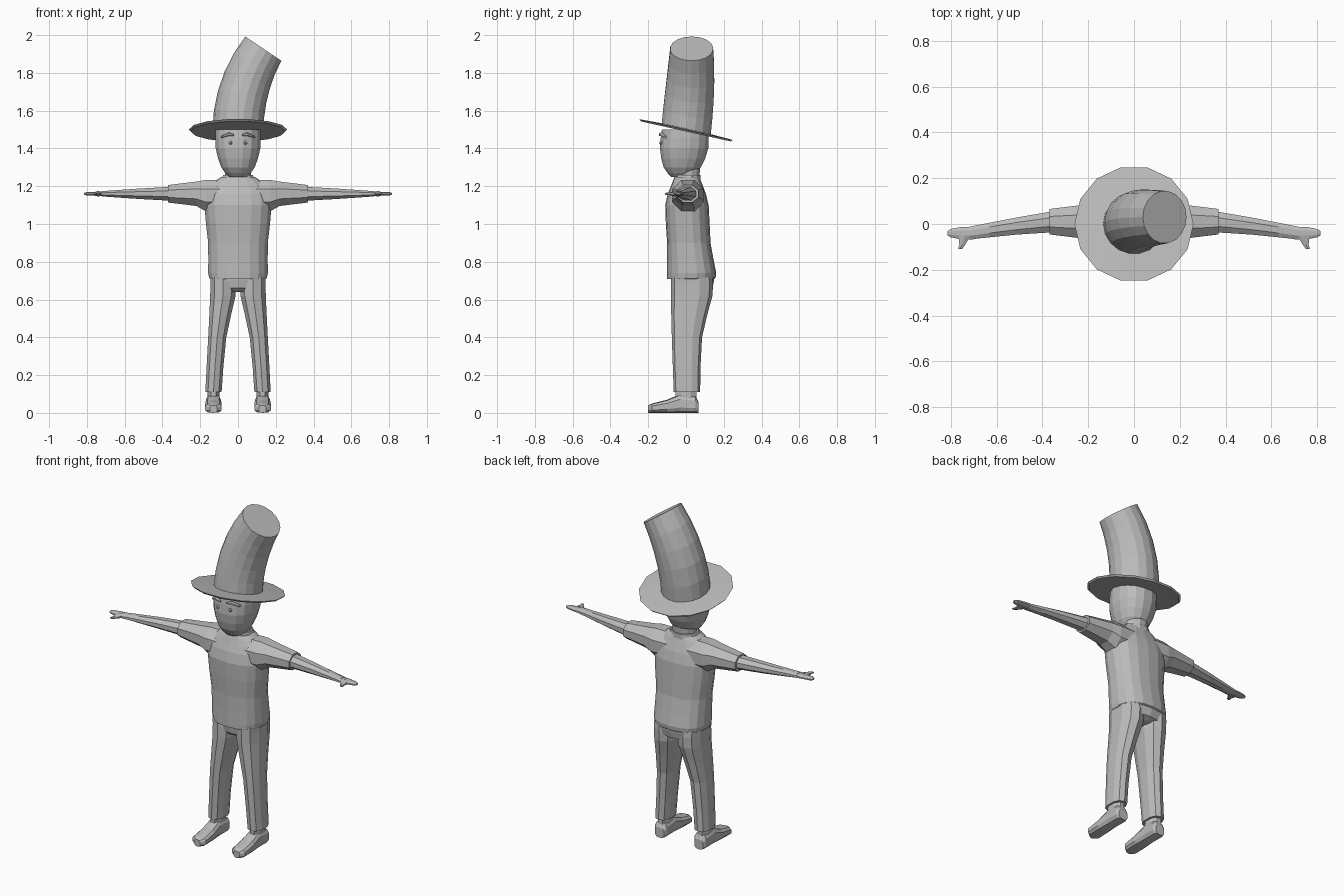
import bpy, bmesh, math
from mathutils import Vector, Matrix

cube = bpy.data.objects.get("Cube")
if cube:
    bpy.data.objects.remove(cube, do_unlink=True)

# The single colour
grey = bpy.data.materials.new("plain grey")
grey.use_nodes = True
grey.diffuse_color = (0.5, 0.5, 0.5, 1)
shader = grey.node_tree.nodes["Principled BSDF"]
shader.inputs["Base Color"].default_value = grey.diffuse_color

# Directions spanning a cross-section, by the axis it stands on
RIGHT, BACK, UP = Matrix.Identity(3)
PLANES = {"x": (BACK, UP), "y": (RIGHT, UP), "z": (RIGHT, BACK)}


def skin(name, rings):
    """Closed, flat-shaded surface through equal rings of points."""
    bm = bmesh.new()
    loops = [[bm.verts.new(point) for point in ring] for ring in rings]
    for lower, upper in zip(loops, loops[1:]):
        for i in range(len(lower)):
            bm.faces.new((lower[i - 1], lower[i], upper[i], upper[i - 1]))
    bm.faces.new(loops[0])
    bm.faces.new(loops[-1])
    bmesh.ops.recalc_face_normals(bm, faces=bm.faces)
    mesh = bpy.data.meshes.new(name)
    bm.to_mesh(mesh)
    bm.free()
    mesh.materials.append(grey)
    bpy.context.collection.objects.link(bpy.data.objects.new(name, mesh))


def soften(keys):
    """Add a smoothly interpolated section between each pair of sections."""
    padded = [keys[0], *keys, keys[-1]]
    result = []
    for before, start, end, after in zip(padded, padded[1:], padded[2:], padded[3:]):
        middle = [(9 * (s + e) - b - a) / 16 for b, s, e, a in zip(before, start, end, after)]
        result += [start, middle]
    return result + [keys[-1]]


def loft(name, axis, sections, sides=8, side=1, roundness=1.0):
    """Sections give a centre and two half sizes; side mirrors the part in x."""
    first, second = PLANES[axis]

    def rounded(value):
        return math.copysign(abs(value) ** roundness, value)

    rings = []
    for x, y, z, wide, deep in sections:
        ring = []
        for i in range(sides):
            angle = math.tau * (i + 0.5) / sides
            point = Vector((x, y, z))
            point += first * wide * rounded(math.cos(angle))
            point += second * deep * rounded(math.sin(angle))
            point.x *= side
            ring.append(point)
        rings.append(ring)
    skin(name, rings)


def body_part(name, outline, sides, roundness=1.0):
    """Upright symmetric part from heights, half widths, fronts and backs."""
    sections = [(0, (front + back) / 2, z, wide, (back - front) / 2)
                for z, wide, front, back in outline]
    loft(name, "z", soften(sections), sides, roundness=roundness)


def disc(centre, radius, pitch, roll, sides):
    """Ring of points tilted back by pitch and sideways by roll."""
    tilt = Matrix.Rotation(roll, 3, "Y") @ Matrix.Rotation(pitch, 3, "X")
    ring = []
    for i in range(sides):
        angle = math.tau * i / sides
        ring.append(centre + tilt @ Vector((math.cos(angle), math.sin(angle), 0)) * radius)
    return ring


# Shirt, collar, neck and trouser seat
body_part("shirt", [(.71, .15, -.1, .15), (.74, .16, -.1, .16), (.9, .16, -.1, .13),
                    (1.1, .18, -.11, .12), (1.2, .15, -.08, .09), (1.25, .09, -.06, .07)],
          sides=18, roundness=0.85)
body_part("collar", [(1.2, .11, -.07, .08), (1.26, .08, -.06, .08)], sides=12)
body_part("neck", [(1.2, .07, -.05, .07), (1.35, .07, -.05, .08)], sides=12)
body_part("trouser_seat", [(.64, .04, -.04, .08), (.66, .13, -.07, .14), (.74, .15, -.08, .15)],
          sides=14, roundness=0.8)

# Head
body_part("head", [(1.25, .05, -.08, .02), (1.3, .09, -.12, .08),
                   (1.4, .12, -.14, .12), (1.5, .12, -.13, .12)], sides=16, roundness=0.9)

for side, label in ((1, "left"), (-1, "right")):
    # Sleeve, forearm, hand and thumb
    arm_height = 1.16
    loft(label + "_sleeve", "x",
         [(x, .01, z, deep, tall) for x, z, deep, tall in (
             (.07, 1.15, .09, .09), (.17, 1.15, .09, .09),
             (.22, arm_height, .08, .07), (.37, arm_height, .06, .05))], side=side)
    loft(label + "_forearm", "x", soften(
        [(x, y, arm_height, deep, tall) for x, y, deep, tall in (
            (.35, .01, .05, .04), (.52, -.01, .04, .03), (.72, -.04, .03, .015))]), side=side)
    loft(label + "_hand", "x",
         [(x, -.04, arm_height, deep, tall) for x, deep, tall in (
             (.7, .03, .015), (.75, .03, .01), (.8, .02, .01), (.815, .01, .005))], side=side)
    loft(label + "_thumb", "y",
         [(x, y, arm_height, wide, wide / 2) for x, y, wide in (
             (.74, -.05, .03), (.75, -.09, .015), (.76, -.11, .01))], sides=6, side=side)

    # Trouser leg, wide and set back at the hip
    loft(label + "_trouser_leg", "z", soften(
        [(.13, .005, .11, .045, .07), (.11, .005, .4, .05, .08),
         (.08, .03, .62, .07, .11), (.08, .03, .72, .07, .11)]),
         sides=10, side=side, roundness=0.85)

    # Ankle and flat-soled shoe
    foot_x = 0.13
    loft(label + "_ankle", "z", [(foot_x, 0, z, .035, .06) for z in (.04, .15)], side=side)
    loft(label + "_shoe", "y",
         [(foot_x, y, tall, wide, tall) for y, wide, tall in (
             (.065, .03, .03), (.05, .04, .045), (-.03, .04, .05),
             (-.1, .045, .035), (-.18, .045, .025), (-.2, .02, .02))],
         sides=10, side=side, roundness=0.7)

    # Eye and arched eyebrow
    loft(label + "_eye", "y", [(.04, y, 1.43, size, size) for y, size in (
        (-.1, .01), (-.135, .01), (-.14, .005))], side=side)
    loft(label + "_eyebrow", "x", [(.02, -.135, 1.47, .01, .005), (.05, -.13, 1.475, .015, .01),
                                   (.09, -.11, 1.46, .01, .005)], sides=6, side=side)

# Hat brim, raised at the front
BRIM_PITCH = math.radians(-12.5)
brim_centre = Vector((0, 0, 1.49))
skin("hat_brim", [disc(brim_centre + UP * lift, radius, BRIM_PITCH, 0, 14)
                  for lift, radius in ((0, .1), (0, .25), (.01, .26), (.015, .13))])

# Crooked hat crown, bending steadily towards its left
STEPS = 5
full_bend = math.radians(34)
centre = brim_centre.copy()
crown = []
for step in range(STEPS + 1):
    t = step / STEPS
    centre.y = 0.03 * math.sin(t * math.pi / 2)
    radius = 0.135 - 0.02 * t * t
    crown.append(disc(centre, radius, BRIM_PITCH * (1 - t), full_bend * t, 18))
    heading = full_bend * (t + 0.5 / STEPS)
    centre = centre + Vector((math.sin(heading), 0, math.cos(heading))) * 0.093
skin("hat_crown", crown)
